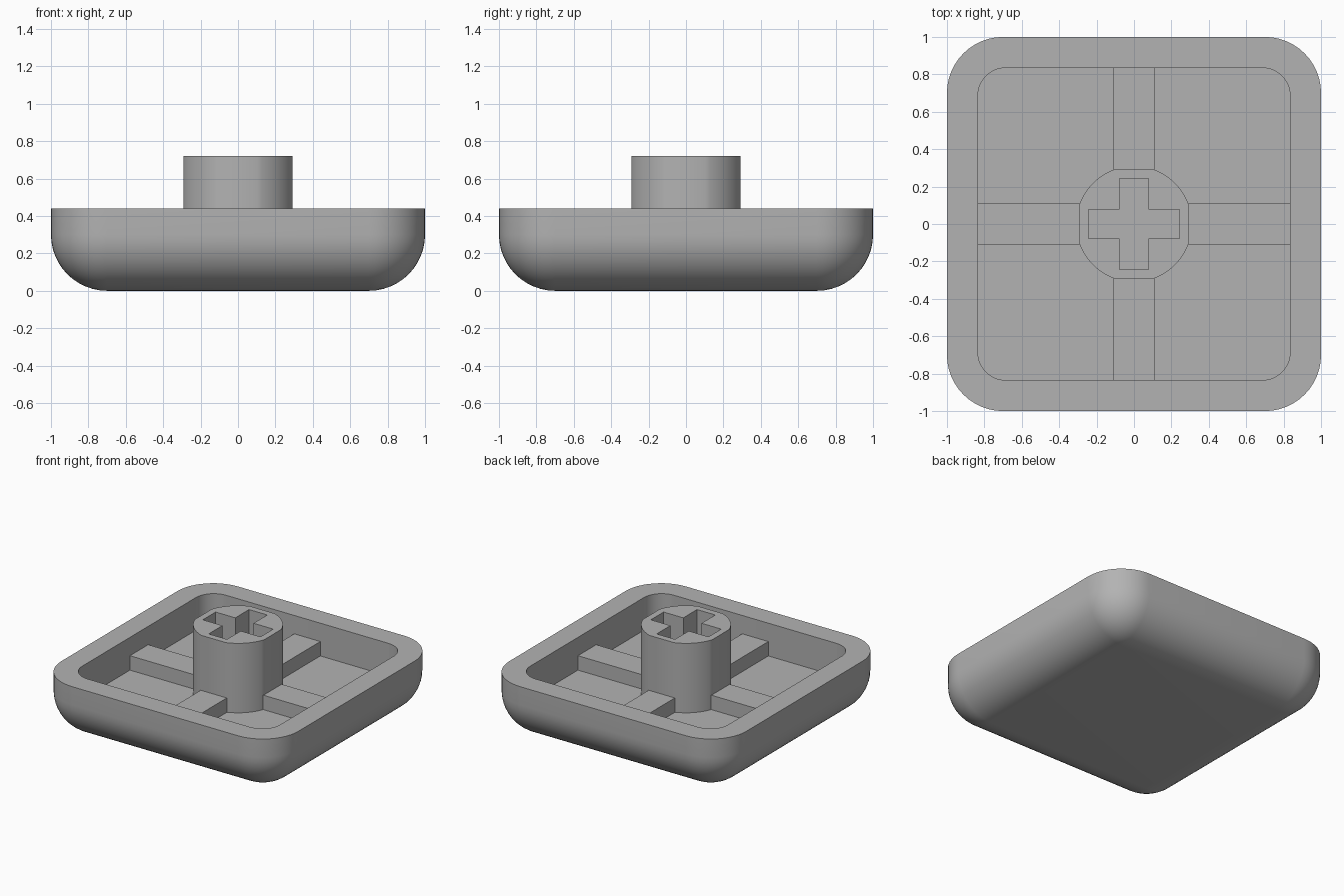
import bpy, bmesh, math

if "Cube" in bpy.data.objects:
    bpy.data.objects.remove(bpy.data.objects["Cube"])

grey = bpy.data.materials.new("plain grey")
grey.diffuse_color = (0.45, 0.45, 0.45, 1)
grey.use_nodes = True
grey.node_tree.nodes["Principled BSDF"].inputs["Base Color"].default_value = grey.diffuse_color

FLOOR, RIM, STEM_TOP, RIB_TOP = 0.19, 0.44, 0.72, 0.30
N = 12  # segments per rounded corner


def finish(ob, angle=35):
    ob.data.materials.clear()
    ob.data.materials.append(grey)
    bpy.ops.object.select_all(action='DESELECT')
    ob.select_set(True)
    bpy.context.view_layer.objects.active = ob
    bpy.ops.object.shade_smooth_by_angle(angle=math.radians(angle))


def mesh_object(name, bm):
    bmesh.ops.recalc_face_normals(bm, faces=bm.faces)
    me = bpy.data.meshes.new(name)
    bm.to_mesh(me)
    bm.free()
    ob = bpy.data.objects.new(name, me)
    bpy.context.collection.objects.link(ob)
    finish(ob)
    return ob


def ring(half, r, z):
    """Rounded square outline."""
    pts = []
    for q, (sx, sy) in enumerate([(1, 1), (-1, 1), (-1, -1), (1, -1)]):
        for i in range(N + 1):
            a = math.pi / 2 * (q + i / N)
            pts.append((sx * (half - r) + r * math.cos(a),
                        sy * (half - r) + r * math.sin(a), z))
    return pts


# Shell: rounded underside, straight wall, flat rim, inner tray
rings = []
for i in range(N + 1):
    t = math.pi / 2 * i / N
    r = 0.3 * math.sin(t)
    rings.append(ring(0.7 + r, r, 0.3 - 0.3 * math.cos(t)))
rings += [ring(1, 0.3, RIM), ring(0.835, 0.15, RIM), ring(0.835, 0.15, FLOOR)]
bm = bmesh.new()
loops = [[bm.verts.new(p) for p in pts] for pts in rings]
for a, b in zip(loops, loops[1:]):
    for i in range(len(a)):
        j = (i + 1) % len(a)
        bm.faces.new((a[i], a[j], b[j], b[i]))
bm.faces.new(loops[0])
bm.faces.new(loops[-1])
bmesh.ops.remove_doubles(bm, verts=bm.verts, dist=1e-5)
mesh_object("cap_shell", bm)

# Four ribs from the stem to the walls
for k, side in enumerate(["right", "back", "left", "front"]):
    c, s = round(math.cos(k * math.pi / 2)), round(math.sin(k * math.pi / 2))
    bm = bmesh.new()
    bmesh.ops.create_cube(bm, size=1)
    for v in bm.verts:
        u = 0.56 + v.co.x * 0.56
        w = v.co.y * 0.22
        z = FLOOR - 0.02 if v.co.z < 0 else RIB_TOP
        v.co = (c * u - s * w, s * u + c * w, z)
    mesh_object("rib_" + side, bm)

# Stem: circle with four flats, with a cross-shaped socket
R, FLAT = 0.31, 0.292
a0 = math.acos(FLAT / R)
outline = []
for q in range(4):
    for i in range(N + 1):
        a = q * math.pi / 2 + a0 + (math.pi / 2 - 2 * a0) * i / N
        outline.append((R * math.cos(a), R * math.sin(a)))
L, W = 0.243, 0.077
cross = []
for q in range(4):
    c, s = round(math.cos(q * math.pi / 2)), round(math.sin(q * math.pi / 2))
    cross += [(c * x - s * y, s * x + c * y) for x, y in [(L, -W), (L, W), (W, W)]]

cu = bpy.data.curves.new("stem", 'CURVE')
cu.dimensions = '2D'
cu.fill_mode = 'BOTH'
bottom = FLOOR - 0.02
cu.extrude = (STEM_TOP - bottom) / 2
for pts in (outline, cross):
    sp = cu.splines.new('POLY')
    sp.points.add(len(pts) - 1)
    for p, (x, y) in zip(sp.points, pts):
        p.co = (x, y, 0, 1)
    sp.use_cyclic_u = True
stem = bpy.data.objects.new("stem", cu)
stem.location.z = (STEM_TOP + bottom) / 2
bpy.context.collection.objects.link(stem)
bpy.ops.object.select_all(action='DESELECT')
stem.select_set(True)
bpy.context.view_layer.objects.active = stem
bpy.ops.object.convert(target='MESH')
stem = bpy.context.view_layer.objects.active
bm = bmesh.new()
bm.from_mesh(stem.data)
bmesh.ops.remove_doubles(bm, verts=bm.verts, dist=1e-5)
bmesh.ops.recalc_face_normals(bm, faces=bm.faces)
bm.to_mesh(stem.data)
bm.free()
finish(stem, 30)
